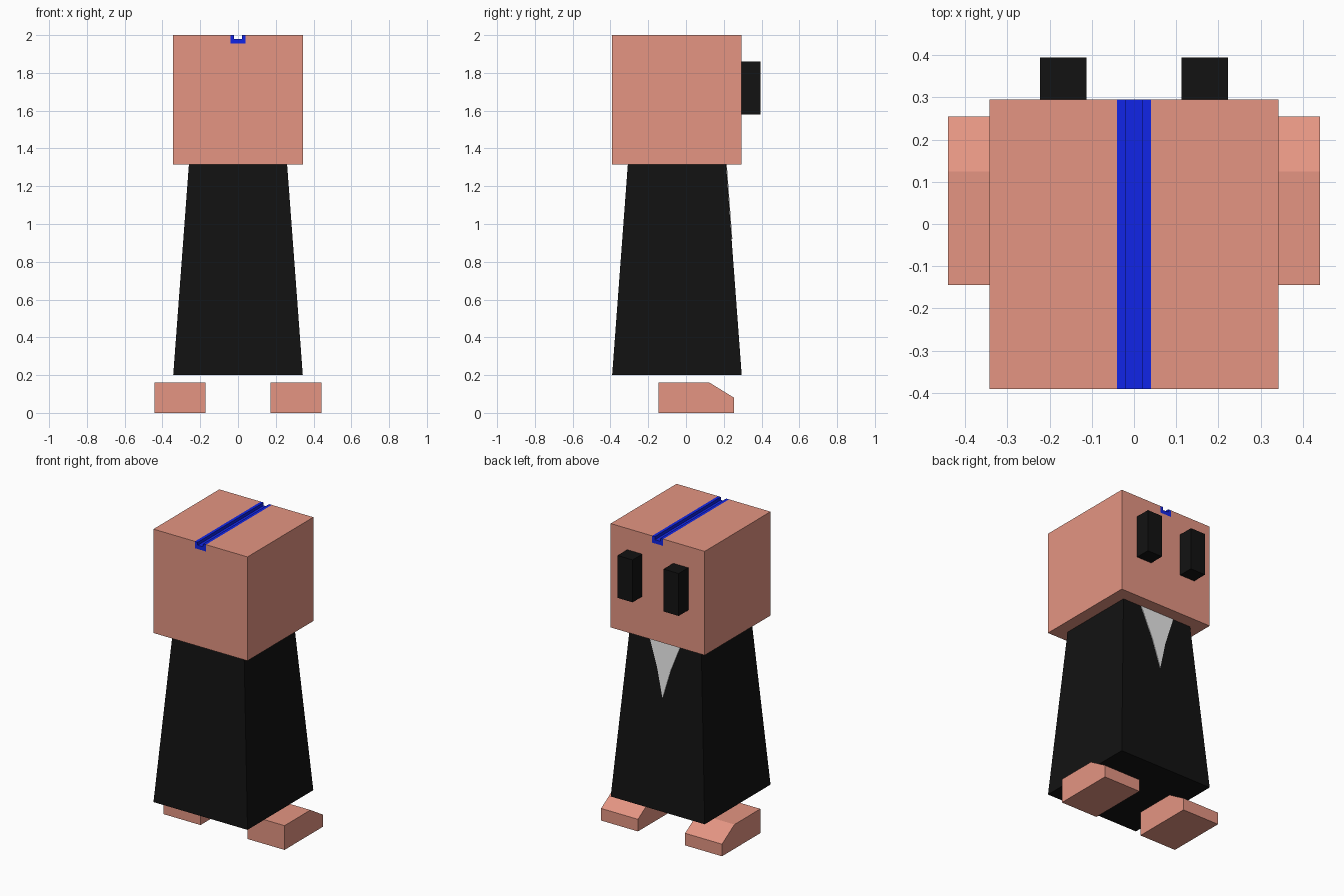
import bpy
from mathutils import Vector

default = bpy.data.objects.get("Cube")
if default:
    bpy.data.objects.remove(default, do_unlink=True)


def material(name, r, g, b):
    m = bpy.data.materials.new(name)
    m.use_nodes = True
    m.diffuse_color = (r, g, b, 1)
    m.node_tree.nodes["Principled BSDF"].inputs["Base Color"].default_value = (r, g, b, 1)
    return m


skin = material("salmon skin", 0.78, 0.30, 0.225)
black = material("black cloth", 0.006, 0.006, 0.006)
blue = material("blue stripe", 0.0055, 0.019, 0.815)
white = material("white shirt", 0.84, 0.84, 0.84)


def loft(name, first, last, mat):
    """Solid between two matching outlines."""
    n = len(first)
    faces = [list(range(n))[::-1], list(range(n, 2 * n))]
    faces += [[i, (i + 1) % n, n + (i + 1) % n, n + i] for i in range(n)]
    mesh = bpy.data.meshes.new(name)
    mesh.from_pydata([tuple(p) for p in first + last], [], faces)
    mesh.materials.append(mat)
    ob = bpy.data.objects.new(name, mesh)
    bpy.context.collection.objects.link(ob)
    # make normals point outward
    import bmesh
    bm = bmesh.new()
    bm.from_mesh(mesh)
    bmesh.ops.recalc_face_normals(bm, faces=bm.faces)
    bm.to_mesh(mesh)
    bm.free()
    return ob


def along_y(name, profile, y0, y1, mat):
    return loft(name, [(x, y0, z) for x, z in profile], [(x, y1, z) for x, z in profile], mat)


def along_x(name, profile, x0, x1, mat):
    return loft(name, [(x0, y, z) for y, z in profile], [(x1, y, z) for y, z in profile], mat)


def square(half, z):
    return [(sx * half, MID + sy * half, z)
            for sx, sy in ((-1, -1), (1, -1), (1, 1), (-1, 1))]


def mirrored(half_profile):
    return half_profile + [(-x, z) for x, z in reversed(half_profile)]


HALF, MID = 0.343, -0.048
BACK, FACE = MID - HALF, MID + HALF
NECK, HEM, TOP = 1.315, 0.2, 2.0
NECK_HALF = 0.26

# Head with a slot on top, and the grooved stripe set in it
along_y("head", mirrored([(HALF, NECK), (HALF, TOP), (0.04, TOP), (0.04, 1.955)]),
        BACK, FACE, skin)
along_y("head_stripe", mirrored([(0.04, 1.955), (0.04, TOP), (0.02, TOP), (0.02, 1.98)]),
        BACK, FACE, blue)

# Tapered robe
loft("robe", square(HALF, HEM), square(NECK_HALF, NECK), black)

# Shirt front: thin plate lying on the sloping robe
slope = (HALF - NECK_HALF) / (NECK - HEM)
normal = Vector((0, 1, slope)).normalized()
outline = [(0.125, NECK), (0.05, 1.11), (0, 0.92), (-0.05, 1.11), (-0.125, NECK)]
inner = [Vector((x, FACE - slope * (z - HEM), z)) for x, z in outline]
loft("shirt_front", inner, [p + normal * 0.004 for p in inner], white)

# Eyes and feet
foot = [(-0.145, 0), (0.255, 0), (0.255, 0.08), (0.125, 0.16), (-0.145, 0.16)]
for side, s in (("left", 1), ("right", -1)):
    a, b = 0.113 * s, 0.223 * s
    along_y(side + "_eye", [(a, 1.58), (b, 1.58), (b, 1.86), (a, 1.86)], FACE, 0.395, black)
    along_x(side + "_foot", foot, 0.172 * s, 0.441 * s, skin)
